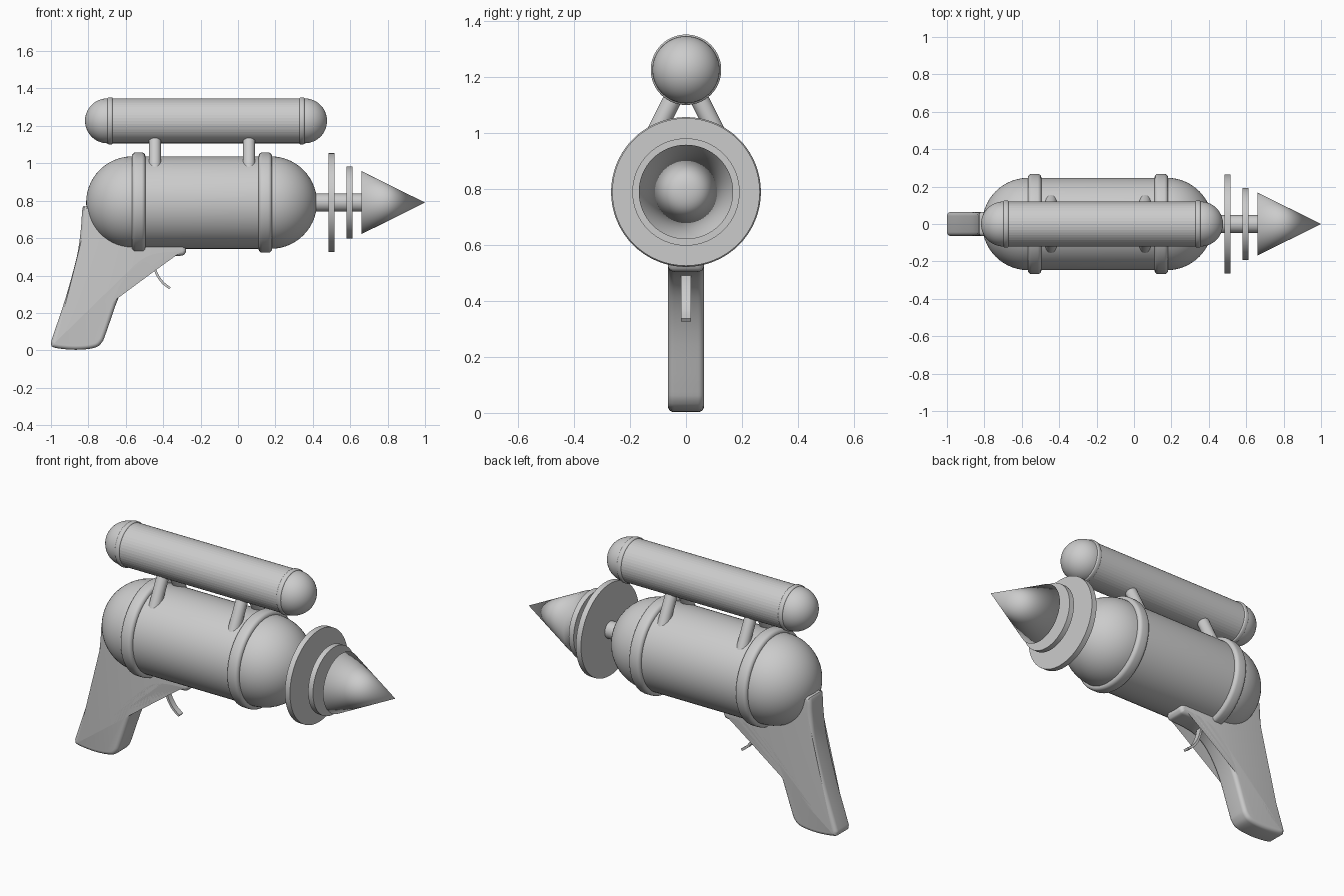
import bpy, bmesh
from math import sin, cos, pi, radians
from mathutils import Vector

if "Cube" in bpy.data.objects:
    bpy.data.objects.remove(bpy.data.objects["Cube"])

AXIS_Z, TANK_Z = 0.79, 1.227


def skin(name, rings, angle=35):
    """Join equal-sized point rings with quads, cap the ends, smooth below the angle."""
    bm = bmesh.new()
    loops = [[bm.verts.new(p) for p in ring] for ring in rings]
    n = len(loops[0])
    for a, b in zip(loops, loops[1:]):
        for i in range(n):
            j = (i + 1) % n
            bm.faces.new((a[i], a[j], b[j], b[i]))
    bm.faces.new(loops[0])
    bm.faces.new(loops[-1])
    bmesh.ops.remove_doubles(bm, verts=bm.verts, dist=1e-5)
    bmesh.ops.recalc_face_normals(bm, faces=bm.faces)
    me = bpy.data.meshes.new(name)
    bm.to_mesh(me)
    bm.free()
    if angle:
        me.shade_smooth()
        if angle < 180:
            me.set_sharp_from_angle(angle=radians(angle))
    ob = bpy.data.objects.new(name, me)
    bpy.context.collection.objects.link(ob)
    return ob


def lathe(name, profile, z, sides=64, angle=35):
    """Spin (x, radius) points about the lengthwise axis at height z."""
    return skin(name, [[(x, r * cos(2 * pi * i / sides), z + r * sin(2 * pi * i / sides))
                        for i in range(sides)] for x, r in profile], angle)


def dome(x, r, side, steps=14):
    """Quarter-circle profile from the pole to the rim."""
    return [(x + side * r * cos(a), max(r * sin(a), 1e-7))
            for a in (pi / 2 * k / steps for k in range(steps + 1))]


def band(name, x0, x1, r, lip, z, inner):
    """Hoop with rounded shoulders."""
    arc = [pi / 2 * k / 4 for k in range(5)]
    left = [(x0 + lip * (1 - cos(a)), r - lip + lip * sin(a)) for a in arc]
    right = [(x0 + x1 - x, q) for x, q in reversed(left)]
    lathe(name, [(x0, inner)] + left + right + [(x1, inner)], z)


def smooth_path(pts, steps, closed):
    """Catmull-Rom samples through 2D points."""
    pts = [Vector(p) for p in pts]
    n = len(pts)
    get = (lambda i: pts[i % n]) if closed else (lambda i: pts[min(max(i, 0), n - 1)])
    out = []
    for i in range(n if closed else n - 1):
        a, b, c, d = (get(i + k) for k in (-1, 0, 1, 2))
        for s in range(steps):
            t = s / steps
            out.append(0.5 * (2 * b + (c - a) * t + (2 * a - 5 * b + 4 * c - d) * t ** 2
                              + (3 * b - a - 3 * c + d) * t ** 3))
    return out if closed else out + [pts[-1]]


# main body with its two hoops
R = 0.247
lathe("body", dome(-0.565, R, -1) + dome(0.175, R, 1)[::-1], AXIS_Z)
band("body_band_rear", -0.567, -0.495, 0.268, 0.02, AXIS_Z, 0.23)
band("body_band_front", 0.11, 0.182, 0.268, 0.02, AXIS_Z, 0.23)

# upper tank: faceted tube, round ends, thin hoops
T = 0.12
lathe("tank_tube", [(-0.69, T), (0.345, T)], TANK_Z, 48, 0)
for side, x, label in ((-1, -0.698, "rear"), (1, 0.356, "front")):
    lathe("tank_cap_" + label, dome(x, T, side) + [(x - side * 0.02, T)], TANK_Z, 48)
    band("tank_band_" + label, x - 0.014 - side * 0.014, x + 0.014 - side * 0.014,
         0.126, 0.008, TANK_Z, 0.11)

# splayed tank struts
for x, label in ((-0.444, "rear"), (0.059, "front")):
    for s in (-1, 1):
        foot, top = Vector((x, s * 0.13, 0.96)), Vector((x, s * 0.012, 1.193))
        d = (top - foot).normalized()
        v = d.cross(Vector((1, 0, 0)))
        circle = [Vector((1, 0, 0)) * cos(a) * 0.033 + v * sin(a) * 0.033
                  for a in (2 * pi * i / 32 for i in range(32))]
        skin("strut_%s_%s" % (label, "left" if s > 0 else "right"),
             [[e + c for c in circle] for e in (foot, top)])

# barrel rod, discs and pointed emitter
lathe("barrel_rod", [(0.38, 0.048), (0.67, 0.048)], AXIS_Z, 32)
lathe("large_disc", [(0.483, 0.264), (0.515, 0.264)], AXIS_Z)
lathe("small_disc", [(0.58, 0.192), (0.611, 0.192)], AXIS_Z)
lathe("emitter_cone", [(0.659, 0.169), (1.0, 1e-7)], AXIS_Z, 64, 180)

# grip: side outline with rounded edges across the width
outline = smooth_path([
    (-0.815, 0.770), (-0.832, 0.755), (-0.840, 0.650), (-0.862, 0.500), (-0.925, 0.270),
    (-0.990, 0.075), (-0.999, 0.035), (-0.980, 0.014), (-0.870, 0.003), (-0.770, 0.013),
    (-0.728, 0.042), (-0.703, 0.100), (-0.635, 0.290), (-0.560, 0.415), (-0.480, 0.480),
    (-0.390, 0.502), (-0.305, 0.506), (-0.283, 0.518), (-0.280, 0.545),
    (-0.320, 0.600), (-0.550, 0.680), (-0.750, 0.750)], 4, True)
n = len(outline)
inward = []
for i in range(n):
    t = (outline[(i + 1) % n] - outline[i - 1]).normalized()
    inward.append(Vector((-t.y, t.x)))
HALF, EDGE = 0.065, 0.022
section = [(EDGE * (1 - sin(a)), HALF - EDGE + EDGE * cos(a))
           for a in (pi / 2 * k / 5 for k in range(6))]
section += [(inset, -y) for inset, y in reversed(section)]
skin("grip", [[(p.x + q.x * inset, y, p.y + q.y * inset) for p, q in zip(outline, inward)]
              for inset, y in section])

# curved trigger blade
path = smooth_path([(-0.458, 0.51), (-0.452, 0.46), (-0.432, 0.405), (-0.402, 0.362),
                    (-0.364, 0.332)], 5, False)
rings = []
for i, p in enumerate(path):
    t = (path[min(i + 1, len(path) - 1)] - path[max(i - 1, 0)]).normalized()
    w = Vector((-t.y, t.x)) * 0.0065
    rings.append([((p + w * a).x, 0.017 * b, (p + w * a).y)
                  for a, b in ((-1, -1), (1, -1), (1, 1), (-1, 1))])
skin("trigger", rings)
